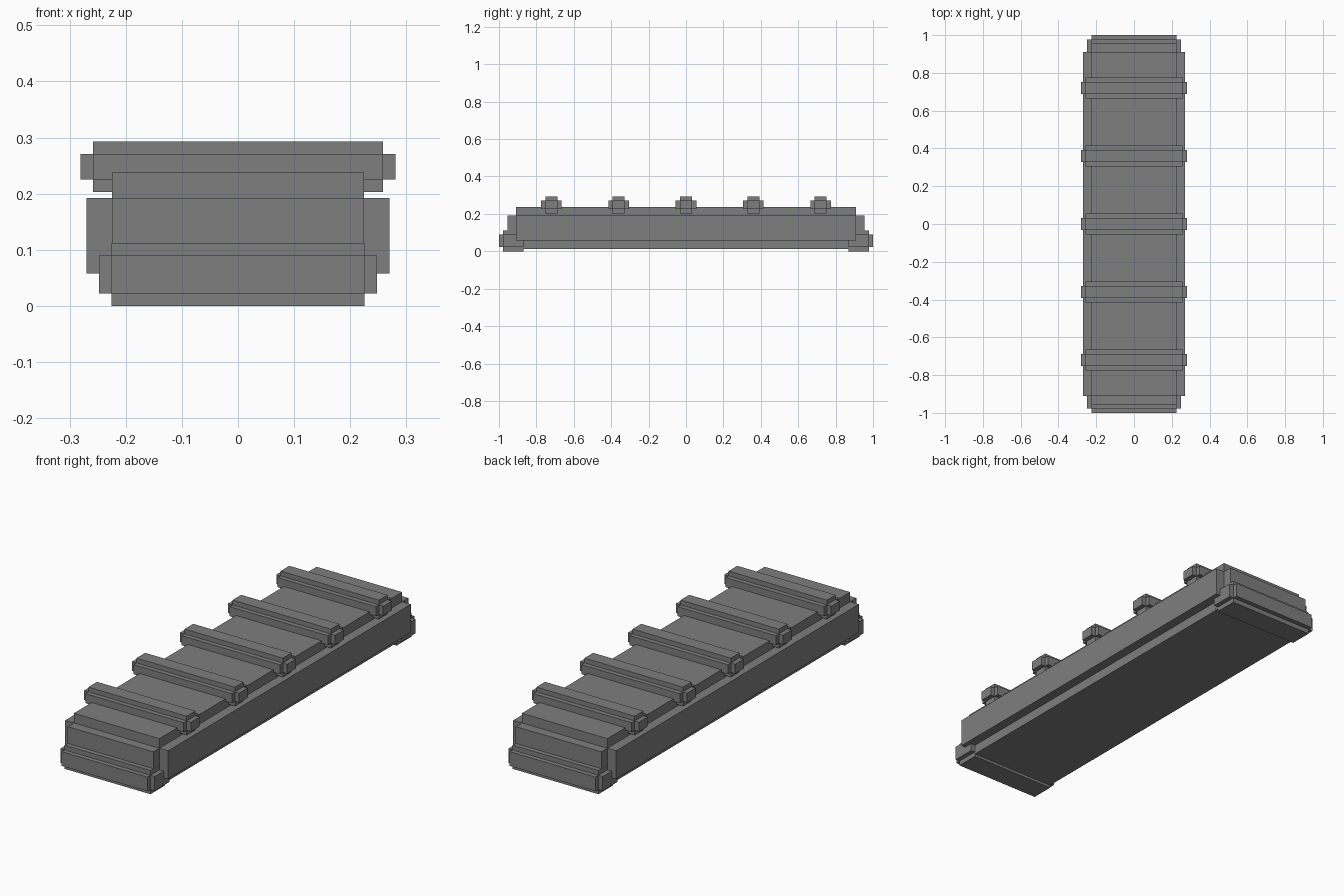
import bpy, bmesh
from mathutils import Matrix, Vector

if "Cube" in bpy.data.objects:
    bpy.data.objects.remove(bpy.data.objects["Cube"])

# Dark grey for every part
grey = bpy.data.materials.new("dark_grey")
grey.diffuse_color = (0.21, 0.21, 0.215, 1.0)
grey.use_nodes = True
grey.node_tree.nodes["Principled BSDF"].inputs["Base Color"].default_value = grey.diffuse_color


def stepped_box(name, center, half, step):
    """Box with stepped edges: three crossed slabs, each inset on two axes."""
    bm = bmesh.new()
    for axis in range(3):
        size = [2 * (h if i == axis else h - step) for i, h in enumerate(half)]
        bmesh.ops.create_cube(bm, size=1.0, matrix=Matrix.Diagonal((*size, 1.0)))
    mesh = bpy.data.meshes.new(name)
    bm.to_mesh(mesh)
    bm.free()
    mesh.materials.append(grey)
    obj = bpy.data.objects.new(name, mesh)
    obj.location = Vector(center)
    bpy.context.collection.objects.link(obj)
    return obj


# Long main slab
stepped_box("main_body", (0, 0, 0.125), (0.27, 0.955, 0.1125), 0.0455)

# Low bars across the two ends
for side, label in ((-1, "front"), (1, "back")):
    stepped_box(f"{label}_end_bar", (0, side * 0.9225, 0.05625),
                (0.2475, 0.0775, 0.05625), 0.0225)

# Five raised cross ribs on top
for i in range(5):
    stepped_box(f"cross_rib_{i + 1}", (0, (i - 2) * 0.36, 0.248),
                (0.2805, 0.055, 0.045), 0.0225)
